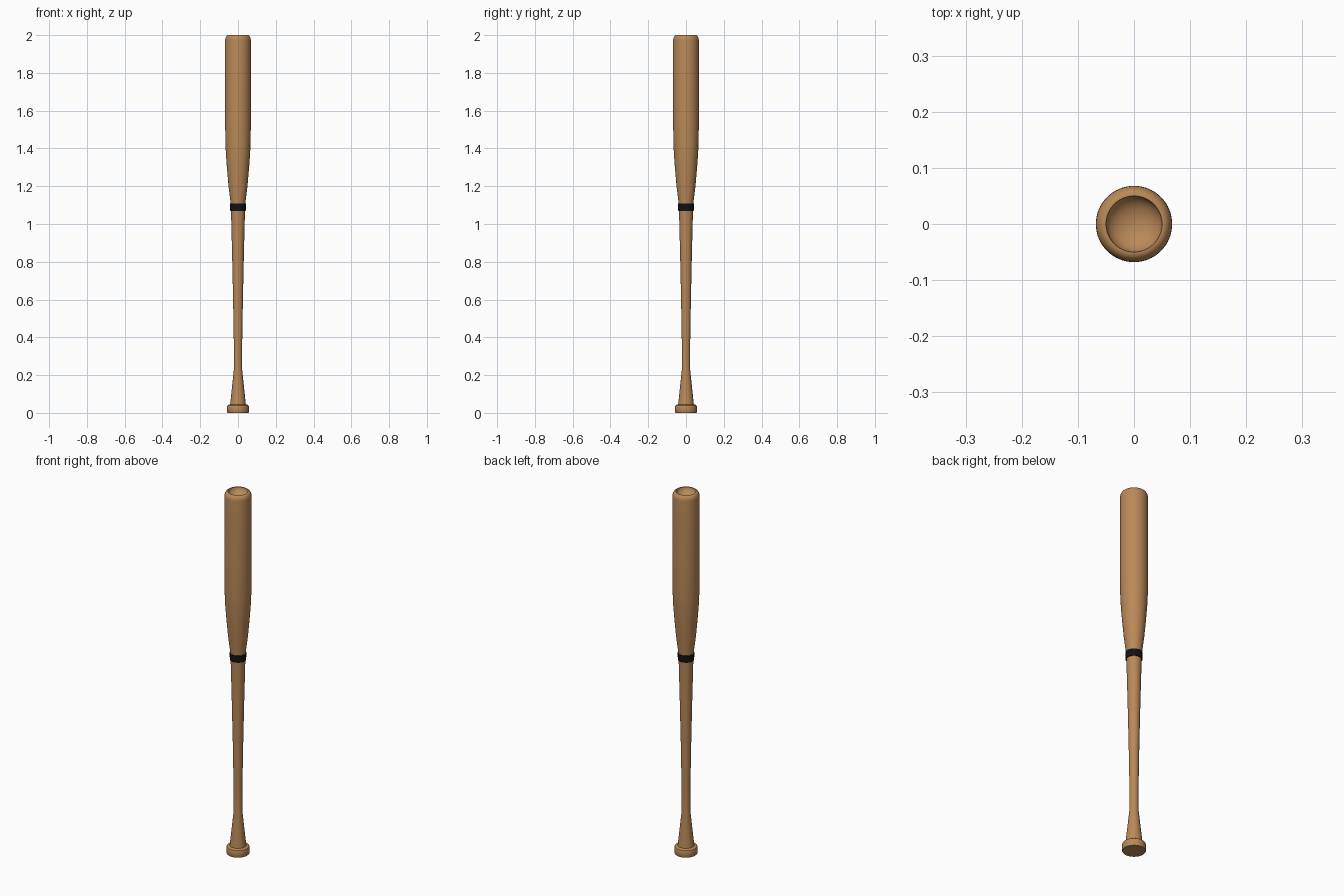
import bpy, bmesh, math

if "Cube" in bpy.data.objects:
    bpy.data.objects.remove(bpy.data.objects["Cube"])

SIDES = 64


def material(name, rgb):
    m = bpy.data.materials.new(name)
    m.diffuse_color = (*rgb, 1)
    m.use_nodes = True
    m.node_tree.nodes["Principled BSDF"].inputs["Base Color"].default_value = m.diffuse_color
    return m


wood = material("warm_wood", (0.49, 0.25, 0.098))
black = material("black_band", (0.006, 0.006, 0.006))


def lathe(name, profile, mat, closed=False, angle=30):
    """Revolve (radius, z) points about the z axis."""
    bm = bmesh.new()
    rings = []
    for r, z in profile:
        if r == 0:
            rings.append([bm.verts.new((0, 0, z))] * SIDES)
        else:
            rings.append([bm.verts.new((r * math.cos(2 * math.pi * i / SIDES),
                                        r * math.sin(2 * math.pi * i / SIDES), z))
                          for i in range(SIDES)])
    pairs = list(zip(rings, rings[1:]))
    if closed:
        pairs.append((rings[-1], rings[0]))
    for a, b in pairs:
        for i in range(SIDES):
            j = (i + 1) % SIDES
            bm.faces.new(dict.fromkeys((a[i], a[j], b[j], b[i])))
    bmesh.ops.recalc_face_normals(bm, faces=bm.faces)
    mesh = bpy.data.meshes.new(name)
    bm.to_mesh(mesh)
    bm.free()
    mesh.materials.append(mat)
    ob = bpy.data.objects.new(name, mesh)
    bpy.context.collection.objects.link(ob)
    bpy.ops.object.select_all(action='DESELECT')
    ob.select_set(True)
    bpy.context.view_layer.objects.active = ob
    bpy.ops.object.shade_smooth_by_angle(angle=math.radians(angle))
    return ob


# Knob at the bottom of the handle
lathe("knob", [(0, 0), (0.056, 0), (0.058, 0.004), (0.058, 0.033),
               (0.056, 0.039), (0.050, 0.043), (0.040, 0.044), (0, 0.044)], wood)

# Bat body: flared grip, slim handle, barrel, rounded shoulder and hollow cup
body = [(0, 0.04), (0.042, 0.04), (0.022, 0.23), (0.022, 0.36), (0.026, 0.6),
        (0.031, 0.83), (0.037, 1.07), (0.039, 1.11), (0.050, 1.20),
        (0.058, 1.29), (0.064, 1.37), (0.067, 1.44), (0.068, 1.55), (0.068, 1.972)]
for k in range(1, 6):                       # rounded shoulder
    a = math.pi / 2 * k / 5
    body.append((0.052 + 0.016 * math.cos(a), 1.972 + 0.028 * math.sin(a)))
for k in range(9):                          # cup in the barrel end
    a = math.pi / 2 * k / 8
    body.append((0.050 * math.cos(a) if k < 8 else 0, 2.0 - 0.035 * math.sin(a)))
lathe("bat_body", body, wood)

# Black band between handle and barrel
lathe("band", [(0.034, 1.07), (0.041, 1.07), (0.042, 1.108), (0.034, 1.108)],
      black, closed=True)
